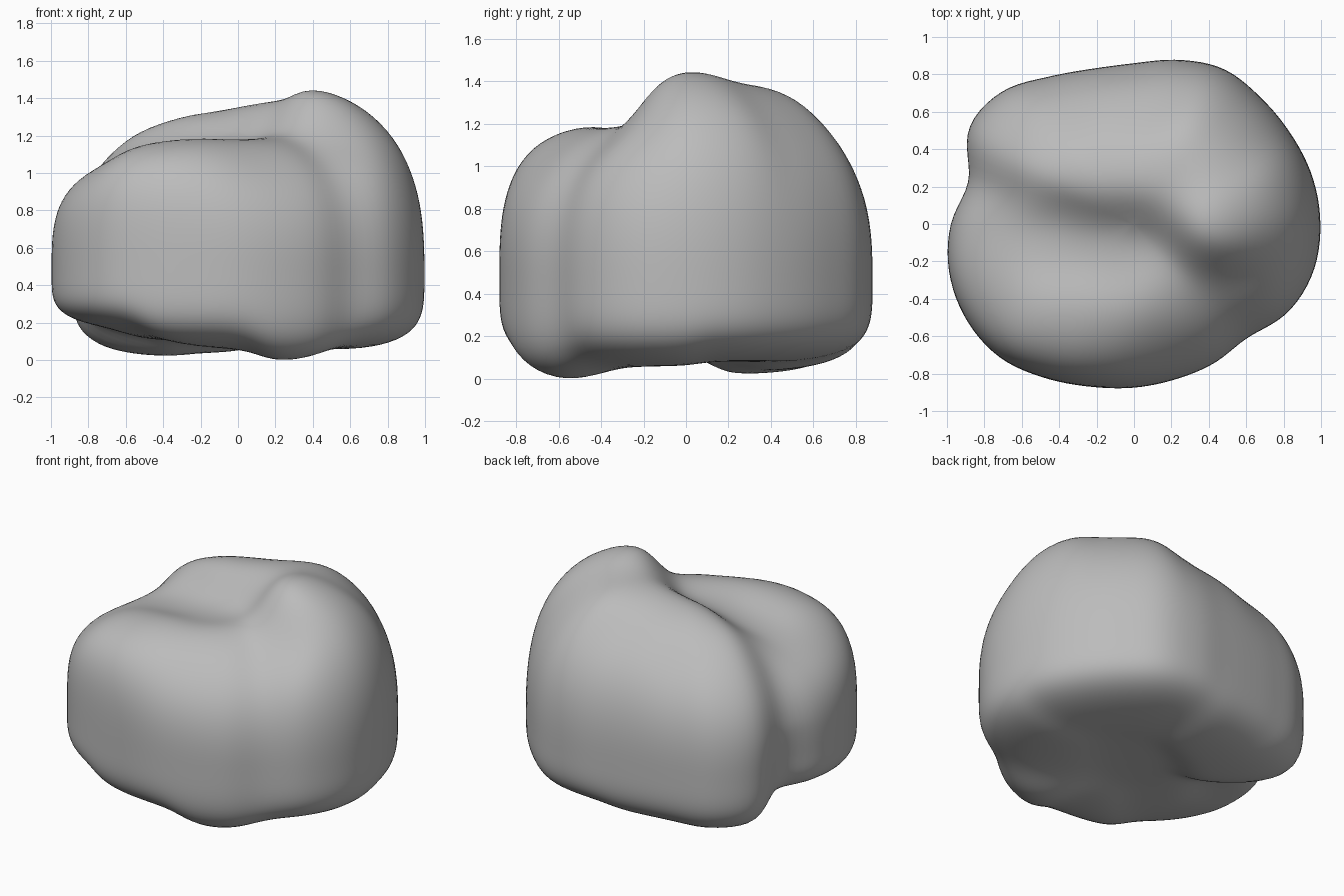
import bpy, math

cube = bpy.data.objects.get("Cube")
if cube:
    bpy.data.objects.remove(cube, do_unlink=True)

AROUND, RINGS = 128, 72

# Plan outline: radius every 15 degrees, counter-clockwise from +x
OUTLINE = [1.0, .99, .97, .96, .96, .91, .86, .86, .91, 1.0, 1.02, .92,
           .98, 1.02, 1.03, 1.01, .95, .90, .875, .86, .86, .86, .95, .995]

# Height of the upper surface at a few places (x, y, z)
TOP = [(.5, 0, 1.53), (.4, .4, 1.47), (.85, .1, 1.54), (.6, .7, 1.42),
       (.1, .25, 1.42), (-.2, .3, 1.37), (-.55, .32, 1.35), (-.05, -.12, 1.17),
       (-.45, -.1, 1.14), (.2, -.4, 1.25), (-.2, -.6, 1.24), (-.5, -.5, 1.22),
       (-.85, -.35, 1.12), (-.82, .05, 1.12), (-.5, .65, 1.28), (-.8, .5, 1.25),
       (0, .75, 1.34), (.55, -.45, 1.22), (.2, -.8, 1.2), (.85, -.3, 1.4)]

# Height of the underside
BOTTOM = [(.35, -.62, -.03), (.75, -.3, .07), (.7, .4, .1), (.1, 0, .11),
          (-.1, -.6, .08), (-.8, -.4, .18), (-.8, 0, .2), (-.4, -.3, .13),
          (-.55, .45, .04), (-.2, .6, .06), (.3, .6, .1), (.4, -.3, .08)]


def radius(angle):
    """Smooth closed curve through the outline radii."""
    n = len(OUTLINE)
    t = angle / math.tau * n
    i, f = int(t), t - int(t)
    a, b, c, d = (OUTLINE[(i + k) % n] for k in (-1, 0, 1, 2))
    return b + .5 * f * (c - a + f * (2*a - 5*b + 4*c - d + f * (3*(b - c) + d - a)))


def bump(angle, centre, width):
    """Bell-shaped weight around a direction given in degrees."""
    return math.exp(-((angle - math.radians(centre)) / math.radians(width))**2)


def height(points, x, y, spread):
    """Soft blend of the nearby heights."""
    total = weight = 0
    for px, py, pz in points:
        w = math.exp(-((x - px)**2 + (y - py)**2) / spread**2) + 1e-6
        total += w * pz
        weight += w
    return total / weight


def surface_point(angle, lift):
    """Rounded-box section between the upper surface and the underside."""
    # The front left lobe has squarer shoulders than the rest
    power = 2.65 + 1.6 * bump(angle, 225, 42) if lift > 0 else 4.3
    c, s = math.cos(lift), abs(math.sin(lift))
    k = (c**power + s**power) ** (-1 / power)
    reach, rise = c * k, s * k
    r = radius(angle) * reach
    x, y = r * math.cos(angle), r * math.sin(angle)
    middle = .5
    goal = height(TOP, x, y, .23) if lift > 0 else height(BOTTOM, x, y, .22)
    z = middle + rise * (goal - middle)
    # Side hollow that deepens toward the ground between the two left lobes
    pinch = 1 - .1 * bump(angle, 166, 10) * max(0, .7 - z) * reach
    return x * pinch, y * pinch, z


# Stone body: rings from the underside to the top
verts = [surface_point(0, -math.pi / 2)]
for j in range(1, RINGS):
    lift = -math.pi / 2 + math.pi * j / RINGS
    verts += [surface_point(math.tau * i / AROUND, lift) for i in range(AROUND)]
verts.append(surface_point(0, math.pi / 2))
last = len(verts) - 1

faces = []
for i in range(AROUND):
    n = (i + 1) % AROUND
    faces.append((0, 1 + n, 1 + i))
    for j in range(RINGS - 2):
        a, b = 1 + j * AROUND, 1 + (j + 1) * AROUND
        faces.append((a + i, a + n, b + n, b + i))
    top = 1 + (RINGS - 2) * AROUND
    faces.append((top + i, top + n, last))

# Rest on the ground, centred
lows = [min(v[k] for v in verts) for k in range(3)]
highs = [max(v[k] for v in verts) for k in range(3)]
shift = [(highs[0] + lows[0]) / 2, (highs[1] + lows[1]) / 2, lows[2]]
verts = [tuple(v[k] - shift[k] for k in range(3)) for v in verts]

mesh = bpy.data.meshes.new("boulder")
mesh.from_pydata(verts, [], faces)
boulder = bpy.data.objects.new("boulder", mesh)
bpy.context.collection.objects.link(boulder)
mesh.polygons.foreach_set("use_smooth", [True] * len(mesh.polygons))

# Soften the blended heights a little
smooth = boulder.modifiers.new("soften", 'SMOOTH')
smooth.factor = .5
smooth.iterations = 4

# Plain grey stone
stone = bpy.data.materials.new("grey stone")
stone.use_nodes = True
colour = (.5, .5, .5, 1)
stone.diffuse_color = colour
stone.node_tree.nodes["Principled BSDF"].inputs["Base Color"].default_value = colour
mesh.materials.append(stone)
